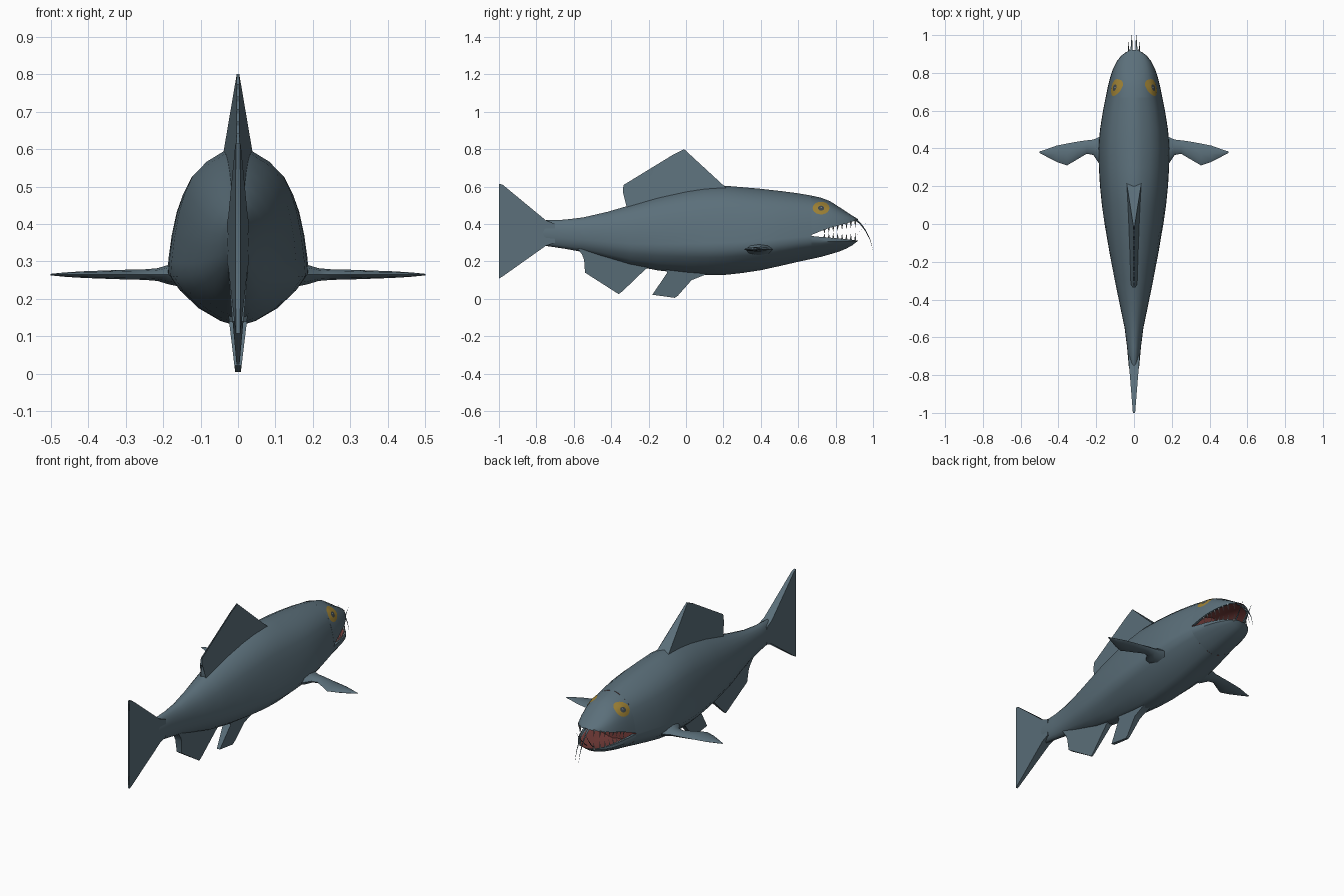
import bpy, bmesh, math
from mathutils import Vector
from mathutils.bvhtree import BVHTree

if "Cube" in bpy.data.objects:
    bpy.data.objects.remove(bpy.data.objects["Cube"])


def material(name, col):
    m = bpy.data.materials.new(name)
    m.diffuse_color = (*col, 1)
    m.use_nodes = True
    m.node_tree.nodes["Principled BSDF"].inputs["Base Color"].default_value = m.diffuse_color
    return m


SKIN = material("slate blue skin", (0.105, 0.16, 0.195))
MOUTH = material("mouth red", (0.19, 0.05, 0.045))
GOLD = material("eye gold", (0.34, 0.22, 0.035))
PUPIL = material("pupil grey", (0.05, 0.065, 0.075))
TOOTH = material("tooth grey", (0.30, 0.34, 0.35))


def finish(bm, name, mats, angle=45, normals=True):
    if normals:
        bmesh.ops.recalc_face_normals(bm, faces=bm.faces[:])
    me = bpy.data.meshes.new(name)
    bm.to_mesh(me)
    bm.free()
    for m in mats:
        me.materials.append(m)
    ob = bpy.data.objects.new(name, me)
    bpy.context.collection.objects.link(ob)
    bpy.ops.object.select_all(action='DESELECT')
    ob.select_set(True)
    bpy.context.view_layer.objects.active = ob
    bpy.ops.object.shade_smooth_by_angle(angle=math.radians(angle))
    return ob


def interp(table, t):
    for a, b in zip(table, table[1:]):
        if t <= b[0]:
            f = (t - a[0]) / (b[0] - a[0])
            return [p + (q - p) * f for p, q in zip(a[1:], b[1:])]
    return list(table[-1][1:])


def loft(name, rings, mats=(SKIN,), inner=(), end_mat=0, angle=45):
    """Skin closed rings; segments listed in inner use the second material."""
    bm = bmesh.new()
    vs = [[bm.verts.new(p) for p in r] for r in rings]
    n = len(vs[0])
    for a, b in zip(vs, vs[1:]):
        for i in range(n):
            j = (i + 1) % n
            bm.faces.new((a[i], a[j], b[j], b[i])).material_index = int(i in inner)
    bm.faces.new(vs[0])
    bm.faces.new(vs[-1]).material_index = end_mat
    return finish(bm, name, mats, angle)


# Half-width of the cross-section against height fraction: heavy low belly
SECTION = [(0, 0), (.03, .26), (.1, .58), (.2, .86), (.28, 1), (.36, .985), (.5, .94),
           (.64, .87), (.75, .78), (.84, .67), (.92, .46), (.975, .22), (1, 0)]


def section(t, round_mix=0):
    w = interp(SECTION, t)[0]
    return w + (math.sqrt(max(0, 1 - (2 * t - 1) ** 2)) - w) * round_mix


# Trunk: y, bottom, top, half-width
TRUNK = [(-.82, .31, .39, .014), (-.75, .283, .42, .028), (-.65, .268, .423, .037),
         (-.55, .25, .435, .05), (-.42, .215, .465, .078), (-.3, .18, .50, .104),
         (-.15, .152, .545, .133), (0, .135, .58, .158), (.1, .127, .597, .17),
         (.2, .127, .605, .18), (.3, .138, .597, .186), (.4, .153, .588, .188),
         (.5, .175, .577, .18), (.6, .198, .564, .164), (.67, .213, .552, .15)]
rings = []
for y, lo, hi, w in TRUNK:
    mix = min(1, max(0, (.1 - y) / .7))
    half = [(section(t, mix) * w, lo + (hi - lo) * t) for t, _ in SECTION]
    rings.append([(x, y, z) for x, z in half] + [(-x, y, z) for x, z in half[-2:0:-1]])
body = loft("body", rings, (SKIN, MOUTH), end_mat=1)

# Jaws: y, outer bottom, lower lip, upper lip, outer top, half-width
JAW = [(.67, .213, .336, .341, .552, .15), (.72, .224, .331, .362, .541, .14),
       (.77, .238, .327, .380, .522, .128), (.82, .253, .322, .393, .490, .112),
       (.86, .270, .318, .404, .464, .092), (.89, .287, .315, .413, .444, .069),
       (.91, .303, .313, .419, .432, .042), (.92, .309, .312, .422, .426, .02)]
HINGE = .36


def jaw(name, upper):
    steps = [s / 9 for s in range(10)]
    rings = []
    for y, bot, low, up, top, w in JAW:
        lip, out = (up, top) if upper else (low, bot)
        half = []
        for s in steps:
            t = HINGE + (1 - HINGE) * s if upper else HINGE * (1 - s)
            half.append((section(t) * w, lip + (out - lip) * s))
        # hollow palate or floor between the lips
        x0, d = half[0][0], (out - lip) * .5
        hollow = [(-.84 * x0, lip + d * .1), (-.55 * x0, lip + d * .75), (0, lip + d),
                  (.55 * x0, lip + d * .75), (.84 * x0, lip + d * .1)]
        pts = half + [(-x, z) for x, z in half[-2::-1]] + hollow
        rings.append([(x, y, z) for x, z in pts])
    n = len(rings[0])
    return loft(name, rings, (SKIN, MOUTH), inner=range(n - 6 + 1, n - 1))


upper_jaw = jaw("upper_jaw", True)
lower_jaw = jaw("lower_jaw", False)


# Upright fins: yz outlines, thickening away from a thin edge at p along n
def fin(name, outline, p, n, k, thin=.004):
    bm = bmesh.new()
    sides = []
    for s in (1, -1):
        sides.append([bm.verts.new((s * max(.002, thin + k * ((y - p[0]) * n[0] + (z - p[1]) * n[1])), y, z))
                      for y, z in outline])
    a, b = sides
    for i in range(len(a)):
        j = (i + 1) % len(a)
        bm.faces.new((a[i], a[j], b[j], b[i]))
    bm.faces.new(a)
    bm.faces.new(b[::-1])
    bmesh.ops.triangulate(bm, faces=bm.faces[:], ngon_method='EAR_CLIP')
    return finish(bm, name, (SKIN,), 40)


dorsal = [(.24, .57), (.2, .604), (.1, .695), (-.01, .80)]
for i in range(6):
    f = i / 5
    y, z = -.03 - .27 * f, .745 - .165 * f
    dorsal += [(y, z), (y - .035, z + .028), (y - .037, z - .012)]
dorsal += [(-.315, .55), (-.32, .51), (-.31, .46), (0, .5)]
fin("dorsal_fin", dorsal, (0, .8), (.508, -.863), .12)
fin("tail_fin", [(-.70, .40), (-.75, .42), (-.98, .61), (-1, .615), (-.985, .55), (-.94, .355),
                 (-.985, .17), (-1, .108), (-.98, .12), (-.75, .283), (-.70, .30)],
    (-1, .36), (1, 0), .08, .006)
fin("anal_fin", [(-.58, .27), (-.555, .235), (-.545, .21), (-.54, .14), (-.36, .025), (-.34, .04),
                 (-.22, .155), (-.16, .2), (-.5, .28)], (-.36, .025), (0, 1), .09)
fin("pelvic_fin", [(-.18, .022), (-.06, .005), (-.045, .015), (.03, .10), (.11, .132),
                   (.05, .17), (-.13, .19), (-.10, .14)], (-.1, 0), (0, 1), .12, .007)

# Pectoral fins: distance from centre, trailing y, leading y, half-thickness
PECTORAL = [(.14, .30, .47, .035), (.185, .32, .46, .026), (.215, .365, .447, .017), (.25, .372, .443, .014),
            (.30, .342, .436, .013), (.355, .31, .426, .011), (.41, .329, .415, .009),
            (.46, .355, .397, .006), (.5, .376, .384, .002)]
for side, label in ((1, "right"), (-1, "left")):
    rings = []
    for x, a, b, h in PECTORAL:
        m, r = (a + b) / 2, (b - a) / 2
        z = .265
        rings.append([(side * x, m + r * math.cos(k * math.pi / 4), z + h * math.sin(k * math.pi / 4))
                      for k in range(8)])
    loft("pectoral_fin_" + label, rings, angle=60)


# Eyes: thin discs laid on the head surface
trees = []
for ob in (body, upper_jaw):
    bm = bmesh.new()
    bm.from_mesh(ob.data)
    trees.append(BVHTree.FromBMesh(bm))
    bm.free()


def surface_x(y, z):
    hits = [t.ray_cast(Vector((1, y, z)), Vector((-1, 0, 0)))[0] for t in trees]
    return max([h.x for h in hits if h] or [.08])


for side, label in ((1, "right"), (-1, "left")):
    bm = bmesh.new()
    seg, cy, cz = 20, .722, .485
    centre = bm.verts.new((side * (surface_x(cy, cz) + .005), cy, cz))
    prev = None
    for r in (.2, .38, .6, .8, 1):
        ring = []
        for k in range(seg):
            a = 2 * math.pi * k / seg
            y, z = cy + .045 * r * math.cos(a), cz + .034 * r * math.sin(a)
            ring.append(bm.verts.new((side * (surface_x(y, z) + .005 - .002 * r), y, z)))
        for k in range(seg):
            j = (k + 1) % seg
            quad = (prev[k], ring[k], ring[j], prev[j]) if prev else (centre, ring[k], ring[j])
            f = bm.faces.new(quad if side > 0 else quad[::-1])
            f.material_index = int(r < .4)
            if r < .3 and k in (3, 4, 5):
                f.material_index = 2
        prev = ring
    finish(bm, "eye_" + label, (GOLD, PUPIL, TOOTH), 60, normals=False)

# Teeth: small cones just inside both lips
for upper, name in ((True, "upper_teeth"), (False, "lower_teeth")):
    bm = bmesh.new()
    for i in range(8):
        y = .74 + .165 * i / 7
        bot, low, up, top, w = interp(JAW, y)
        x, d = w * .91, -1 if upper else 1
        lip = up if upper else low
        size = .022 + .016 * i / 7
        for s in (1, -1):
            tip = bm.verts.new((s * x * .93, y, lip + d * size))
            base = [bm.verts.new((s * x + .006 * math.cos(a), y + .006 * math.sin(a), lip - d * .006))
                    for a in (0, math.pi / 2, math.pi, 3 * math.pi / 2)]
            for k in range(4):
                bm.faces.new((base[k], base[(k + 1) % 4], tip))
            bm.faces.new(base[::-1])
    finish(bm, name, (TOOTH,), 30)


# Barbels: tapering whiskers on both lips
def barbel(name, path):
    rings = []
    for i, p in enumerate(path):
        r = .0065 * (1 - i / (len(path) - .8))
        rings.append([(p[0] + r * math.cos(k * math.pi / 3), p[1] + r * math.sin(k * math.pi / 3) * .7,
                       p[2] + r * math.sin(k * math.pi / 3) * .7) for k in range(6)])
    loft(name, rings, angle=60)


for s, label in ((1, "right"), (-1, "left")):
    barbel("upper_barbel_" + label, [(s * .014, .895, .432), (s * .013, .93, .405), (s * .012, .96, .365),
                                     (s * .012, .985, .315), (s * .012, 1, .26)])
    barbel("lower_barbel_" + label, [(s * .024, .88, .307), (s * .027, .91, .335),
                                     (s * .03, .94, .372), (s * .031, .965, .412)])
